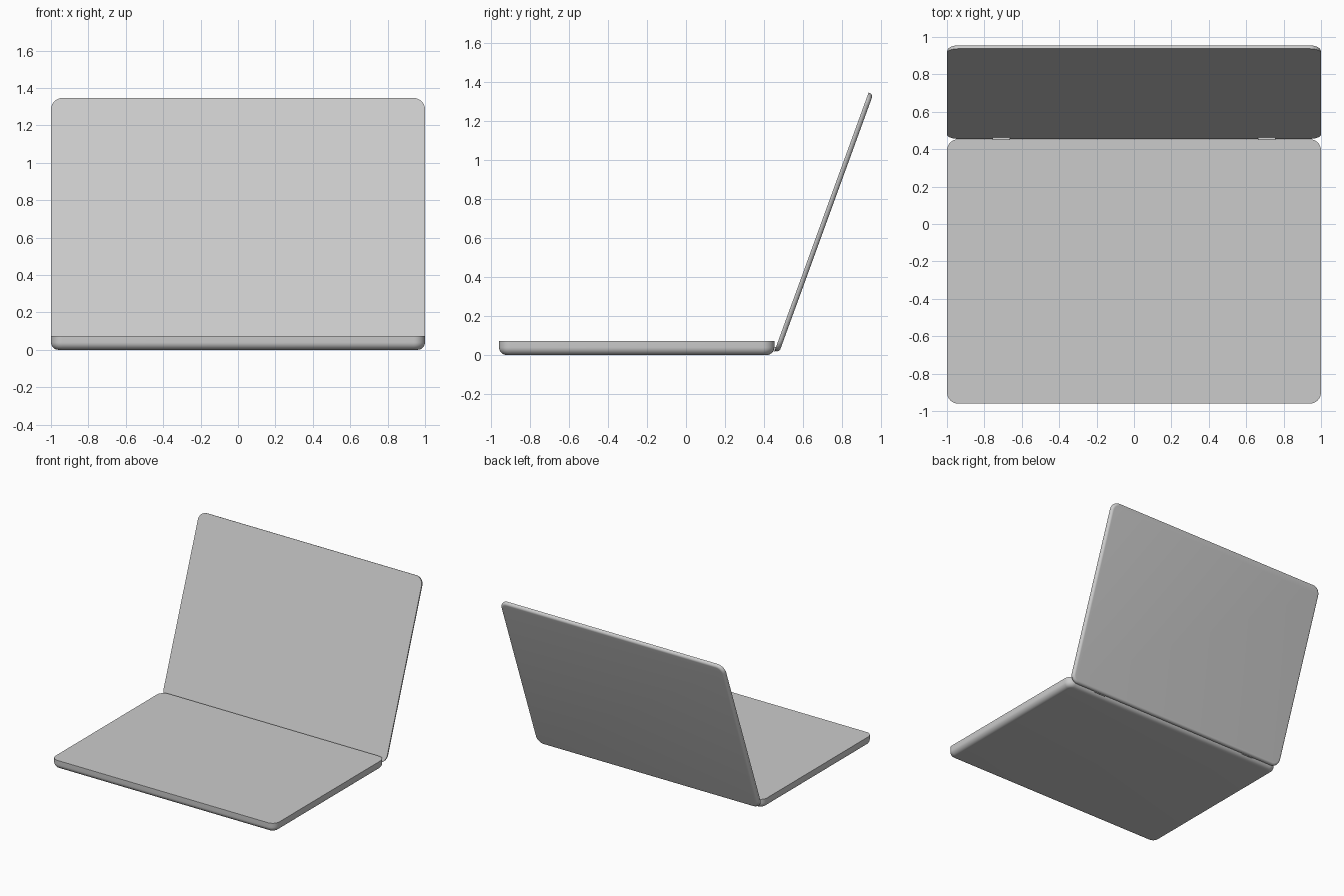
import bpy, bmesh
from math import sin, cos, pi, radians

if "Cube" in bpy.data.objects:
    bpy.data.objects.remove(bpy.data.objects["Cube"])


def rounded_loop(bm, hx, y0, y1, r, inset, z, n=10):
    """Ring of vertices: a rounded rectangle shrunk by inset."""
    corners = [(hx - r, y1 - r), (-hx + r, y1 - r), (-hx + r, y0 + r), (hx - r, y0 + r)]
    ring = []
    for k, (cx, cy) in enumerate(corners):
        for i in range(n + 1):
            a = pi / 2 * (k + i / n)
            ring.append(bm.verts.new((cx + (r - inset) * cos(a), cy + (r - inset) * sin(a), z)))
    return ring


def slab(name, hx, y0, y1, z0, z1, corner, edge, steps=8):
    """Panel with a sharp, flat top and a rounded lower edge."""
    bm = bmesh.new()
    profile = [(edge * (1 - sin(a)), z0 + edge * (1 - cos(a)))
               for a in (pi / 2 * i / steps for i in range(steps + 1))]
    profile.append((0, z1))
    rings = [rounded_loop(bm, hx, y0, y1, corner, d, z) for d, z in profile]
    for lo, hi in zip(rings, rings[1:]):
        for i in range(len(lo)):
            j = (i + 1) % len(lo)
            bm.faces.new((lo[i], lo[j], hi[j], hi[i]))
    bm.faces.new(rings[0][::-1])
    bm.faces.new(rings[-1])
    me = bpy.data.meshes.new(name)
    bm.to_mesh(me)
    bm.free()
    ob = bpy.data.objects.new(name, me)
    bpy.context.collection.objects.link(ob)
    smooth(ob)
    return ob


def smooth(ob):
    bpy.ops.object.select_all(action='DESELECT')
    ob.select_set(True)
    bpy.context.view_layer.objects.active = ob
    bpy.ops.object.shade_smooth_by_angle(angle=radians(35))


# Base body
slab("base", 1.0, -0.96, 0.453, 0.0, 0.073, 0.06, 0.04)

# Screen lid, leaning back 20 degrees with its flat side to the front
lid = slab("lid", 1.0, 0.0, 1.41, -0.025, 0.0, 0.065, 0.02)
lid.rotation_euler.x = radians(70)
lid.location = (0, 0.455, 0.022)

# Hinge barrels joining base and lid
for side, label in ((-1, "left"), (1, "right")):
    bpy.ops.mesh.primitive_cylinder_add(vertices=24, radius=0.012, depth=0.095,
                                        location=(side * 0.71, 0.455, 0.03),
                                        rotation=(0, pi / 2, 0))
    hinge = bpy.context.object
    hinge.name = "hinge_" + label
    smooth(hinge)
